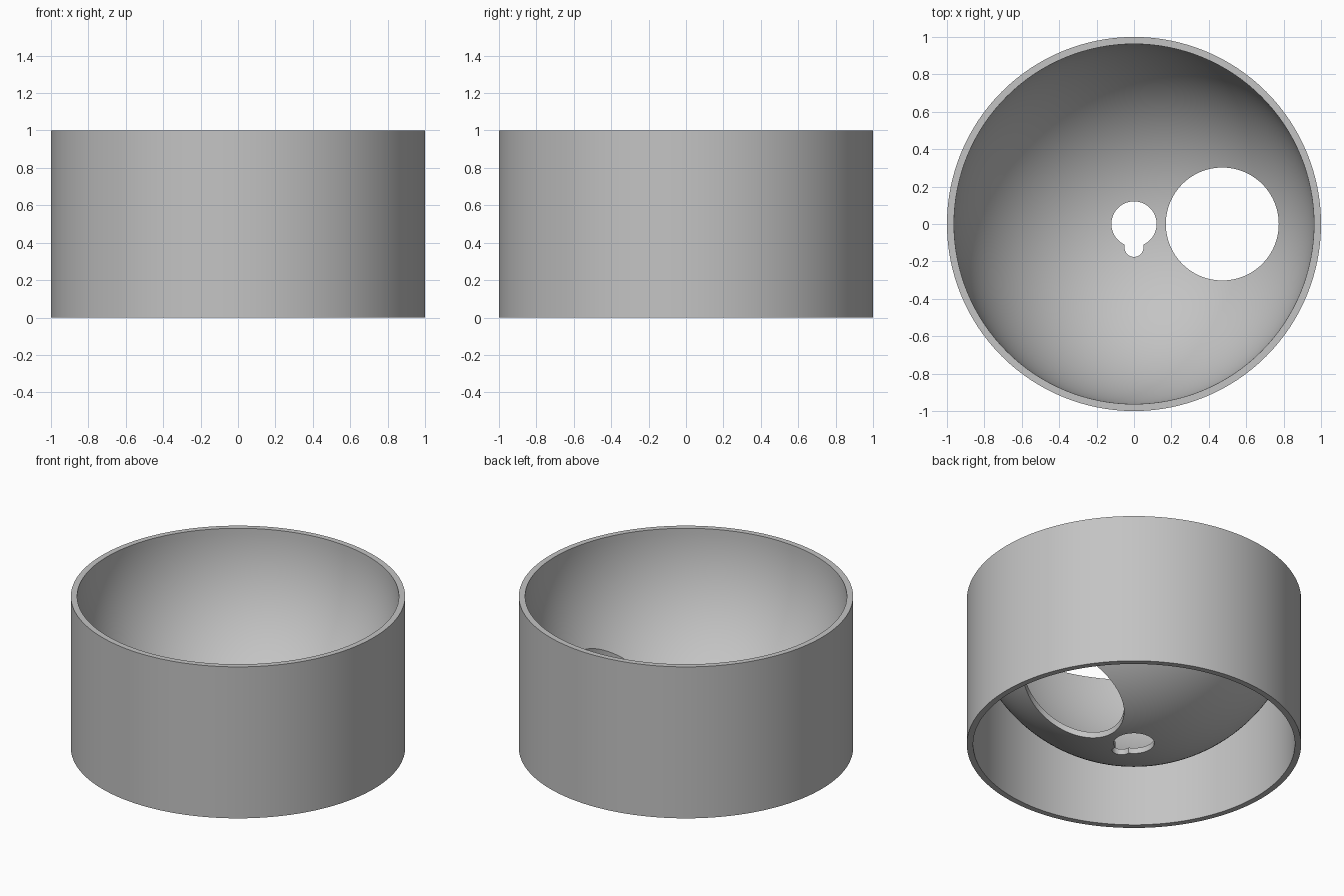
import bpy
import bmesh
from math import sin, cos, pi, asin, acos

cube = bpy.data.objects.get("Cube")
if cube:
    bpy.data.objects.remove(cube)

OUTER, INNER, HEIGHT = 1.0, 0.9625, 1.0
SEGMENTS, ARC_STEPS = 128, 40
BORE = 0.02  # small axis opening, swallowed by the keyhole

grey = bpy.data.materials.new("plain grey")
grey.use_nodes = True
colour = (0.55, 0.55, 0.55, 1)
grey.diffuse_color = colour
grey.node_tree.nodes["Principled BSDF"].inputs["Base Color"].default_value = colour


def make_object(name, bm):
    bmesh.ops.recalc_face_normals(bm, faces=bm.faces)
    mesh = bpy.data.meshes.new(name)
    bm.to_mesh(mesh)
    bm.free()
    obj = bpy.data.objects.new(name, mesh)
    bpy.context.collection.objects.link(obj)
    mesh.materials.append(grey)
    return obj


def arc(radius, start, end, steps, cx=0.0, cy=0.0):
    angles = [start + (end - start) * i / steps for i in range(steps + 1)]
    return [(cx + radius * cos(a), cy + radius * sin(a)) for a in angles]


def lathe(name, profile):
    bm = bmesh.new()
    verts = [bm.verts.new((r, 0, z)) for r, z in profile]
    edges = [bm.edges.new((v, verts[i - 1])) for i, v in enumerate(verts)]
    bmesh.ops.spin(bm, geom=verts + edges, cent=(0, 0, 0), axis=(0, 0, 1),
                   angle=2 * pi, steps=SEGMENTS, use_merge=True)
    bmesh.ops.remove_doubles(bm, verts=bm.verts, dist=1e-5)
    return make_object(name, bm)


def prism(name, outline):
    bm = bmesh.new()
    base = bm.faces.new([bm.verts.new((x, y, -0.5)) for x, y in outline])
    top = bmesh.ops.extrude_face_region(bm, geom=[base])["geom"]
    moved = [v for v in top if isinstance(v, bmesh.types.BMVert)]
    bmesh.ops.translate(bm, verts=moved, vec=(0, 0, 2))
    obj = make_object(name, bm)
    obj.hide_render = True
    return obj


# Round wall and hemispherical bowl as one turned section
bowl_inside = arc(INNER, 0, -acos(BORE / INNER), ARC_STEPS, cy=HEIGHT)
bowl_outside = arc(OUTER, -acos(BORE / OUTER), -acos(INNER / OUTER), ARC_STEPS, cy=HEIGHT)
bowl = lathe("bowl_in_ring", [(OUTER, 0), (OUTER, HEIGHT)] + bowl_inside
             + bowl_outside + [(INNER, 0)])

# Large round opening on the left
round_hole = prism("round_hole_cutter", arc(0.302, 0, 2 * pi, 96, cx=0.472)[:-1])

# Central keyhole: a circle with a narrow round-ended slot toward the front
KEY, SLOT = 0.121, 0.051
half = asin(SLOT / KEY)
keyhole = prism("keyhole_cutter",
                arc(KEY, -pi / 2 + half, 3 * pi / 2 - half, 64)
                + arc(SLOT, -pi, 0, 24, cy=-0.125))

bpy.context.view_layer.objects.active = bowl
bpy.ops.object.select_all(action='DESELECT')
bowl.select_set(True)
for cutter in (round_hole, keyhole):
    mod = bowl.modifiers.new(cutter.name, 'BOOLEAN')
    mod.operation, mod.solver, mod.object = 'DIFFERENCE', 'EXACT', cutter
    bpy.ops.object.modifier_apply(modifier=mod.name)
    bpy.data.objects.remove(cutter)

bpy.ops.object.shade_smooth_by_angle(angle=pi / 6)
